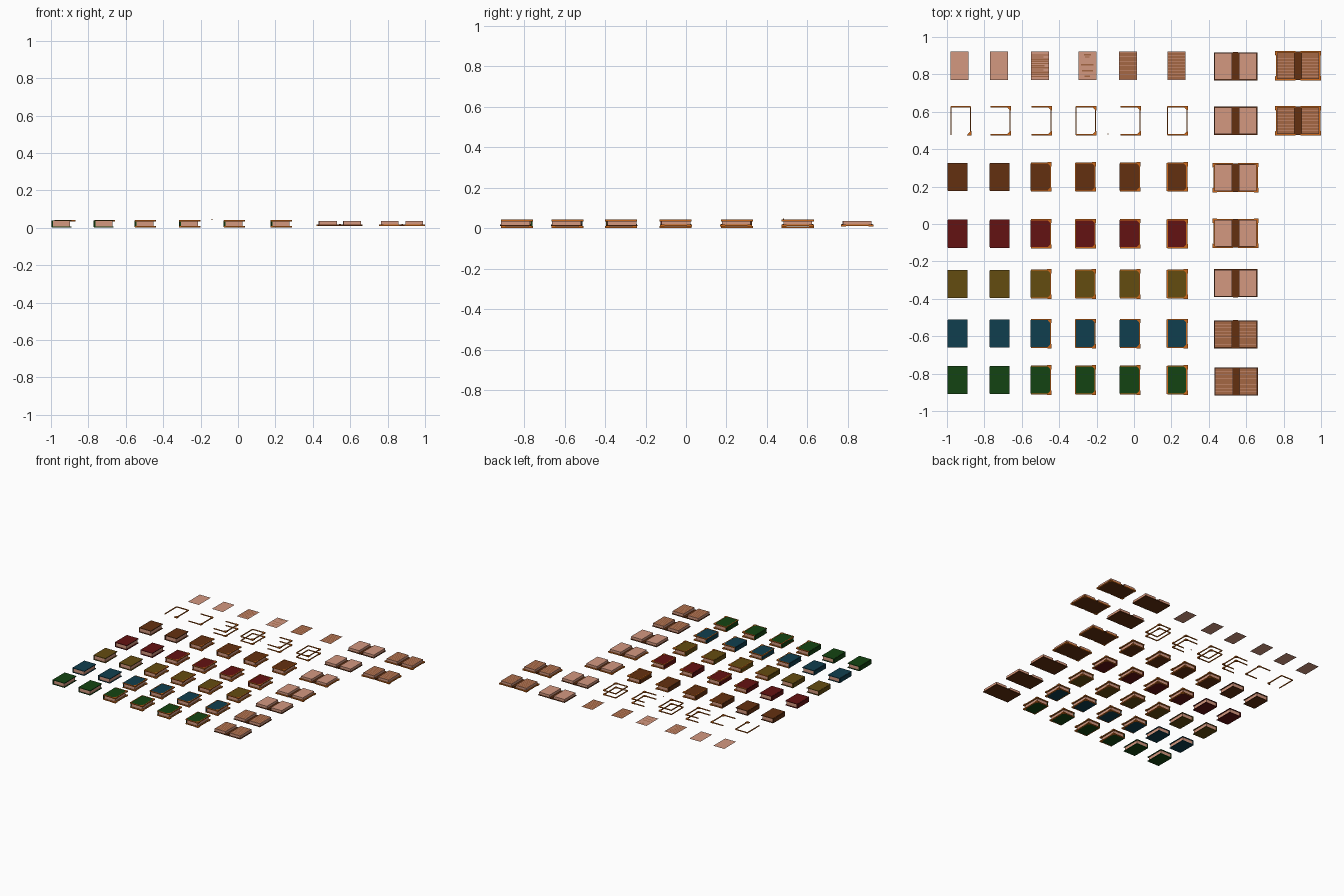
import bpy, bmesh

if "Cube" in bpy.data.objects:
    bpy.data.objects.remove(bpy.data.objects["Cube"])


def material(name, rgb):
    lin = [((c / 255 + 0.055) / 1.055) ** 2.4 for c in rgb]
    m = bpy.data.materials.new(name)
    m.diffuse_color = (*lin, 1)
    m.use_nodes = True
    m.node_tree.nodes["Principled BSDF"].inputs["Base Color"].default_value = m.diffuse_color
    return m


PAPER = material("paper", (212, 152, 128))
INK = material("ink", (165, 103, 68))
GOLD = material("gilt", (205, 105, 25))
LEATHER = material("brown_leather", (100, 48, 16))
COVERS = [("brown", LEATHER),
          ("red", material("red_cloth", (100, 18, 18))),
          ("olive", material("olive_cloth", (100, 76, 16))),
          ("blue", material("blue_cloth", (16, 62, 78))),
          ("green", material("green_cloth", (20, 68, 18)))]


class Part:
    """Collects simple pieces, given relative to an origin, into one object."""

    def __init__(self, x, y):
        self.bm, self.mats, self.o = bmesh.new(), [], (x, y)

    def slot(self, mat):
        if mat not in self.mats:
            self.mats.append(mat)
        return self.mats.index(mat)

    def prism(self, pts, z0, z1, mat):
        i = self.slot(mat)
        lo, hi = [[self.bm.verts.new((self.o[0] + p[0], self.o[1] + p[1], z)) for p in pts]
                  for z in (z0, z1)]
        n = len(pts)
        faces = [self.bm.faces.new(lo[::-1]), self.bm.faces.new(hi)]
        faces += [self.bm.faces.new((lo[k], lo[(k + 1) % n], hi[(k + 1) % n], hi[k]))
                  for k in range(n)]
        for f in faces:
            f.material_index = i

    def box(self, x0, x1, y0, y1, z0, z1, mat):
        self.prism([(x0, y0), (x1, y0), (x1, y1), (x0, y1)], z0, z1, mat)

    def sheet(self, x0, x1, y0, y1, z, mat):
        f = self.bm.faces.new([self.bm.verts.new((self.o[0] + a, self.o[1] + b, z))
                               for a, b in ((x0, y0), (x1, y0), (x1, y1), (x0, y1))])
        f.material_index = self.slot(mat)

    def finish(self, name):
        me = bpy.data.meshes.new(name)
        bmesh.ops.recalc_face_normals(
            self.bm, faces=[f for f in self.bm.faces if any(len(e.link_faces) > 1 for e in f.edges)])
        self.bm.to_mesh(me)
        self.bm.free()
        for m in self.mats:
            me.materials.append(m)
        bpy.context.collection.objects.link(bpy.data.objects.new(name, me))


W, H = 0.052, 0.075          # half width and half height of a cover
T = 0.006                    # trim bar width


def trim(p, sides, z0, z1, corners="", w=W, h=H, cx=0.0):
    """Gilt bars along the chosen cover edges, plus chunky corner caps."""
    bars = {"l": (-w - T / 2, -w + T / 2, -h, h), "r": (w - T / 2, w + T / 2, -h, h),
            "b": (-w, w, -h - T / 2, -h + T / 2), "t": (-w, w, h - T / 2, h + T / 2)}
    for s in sides:
        a, b, c, d = bars[s]
        p.box(cx + a, cx + b, c, d, z0, z1, GOLD)
    signs = {"1": (1, 1), "2": (-1, 1), "3": (-1, -1), "4": (1, -1)}
    for c in corners:
        sx, sy = signs[c]
        X, Y = sx * (w + T), sy * (h + T * 0.7)
        pts = [(cx + X, Y), (cx + X - sx * 0.024, Y), (cx + X - sx * 0.02, Y - sy * 0.009),
               (cx + X - sx * 0.009, Y - sy * 0.02), (cx + X, Y - sy * 0.024)]
        p.prism(pts, z0 - 0.001, z1 + 0.001, GOLD)


COLS = [-0.943, -0.717, -0.498, -0.26, -0.022, 0.23]
TRIMS = [None, None, ("trb", "14"), ("trbl", "14"), ("trb", "14"), ("trbl", "14")]
LOW, HIGH = (0.001, 0.008), (0.034, 0.041)

# closed books: two boards, a spine and an inset page block
for (cname, mat), y in zip(COVERS, (0.252, -0.052, -0.321, -0.586, -0.834)):
    for i, (x, tr) in enumerate(zip(COLS, TRIMS)):
        p = Part(x, y)
        p.box(-W, W, -H, H, 0.002, 0.007, mat)
        p.box(-W, W, -H, H, 0.035, 0.040, mat)
        p.prism([(-W, -H), (-W + 0.006, -H), (-W + 0.006, H), (-W, H),
                 (-W - 0.003, H - 0.004), (-W - 0.003, -H + 0.004)], 0.004, 0.038, mat)
        p.box(-W + 0.006, W - 0.007, -H + 0.006, H - 0.006, 0.007, 0.035, PAPER)
        if tr:
            for z in (LOW, HIGH):
                trim(p, tr[0], *z, tr[1])
        p.finish(f"{cname}_book_{i + 1}")

# loose trim frames
FRAMES = [("ltr", "4", 1), ("trb", "14", 1), ("trb", "14", 2),
          ("ltrb", "14", 2), ("trb", "14", 2), ("ltrb", "14", 2)]
for i, (x, (sides, corners, levels)) in enumerate(zip(COLS, FRAMES)):
    p = Part(x + (0.016 if i == 0 else 0.002), 0.552)
    for z in (HIGH, LOW)[:levels]:
        trim(p, sides, *z, corners)
    p.finish(f"trim_frame_{i + 1}")

# tiny loose stud
p = Part(-0.139, 0.482)
p.box(-0.003, 0.003, -0.003, 0.003, 0.042, 0.047, GOLD)
p.finish("stud")


def lines(p, cx, half, rows, z):
    """Rows are (y centre, height, left fraction, right fraction)."""
    for yc, h, a, b in rows:
        p.sheet(cx + half * a, cx + half * b, yc - h / 2, yc + h / 2, z, INK)


def bands(n, h):
    step = 0.146 / n
    return [(0.073 - step * (k + 0.5), h * step, -0.96, 0.96) for k in range(n)]


# loose pages
PARAGRAPHS = [(0.058 - 0.0115 * k, 0.007, -0.95, (0.95, 0.4, 0.95, 0.9, 0.95, 0.5)[k % 6])
              for k in range(11)]
CENTRED = [(0.060, 0.008, -0.4, 0.4), (0.046, 0.005, -0.25, 0.25), (0.006, 0.007, -0.7, 0.7),
           (-0.026, 0.007, -0.6, 0.6), (-0.056, 0.006, -0.3, 0.3)]
LAYOUTS = [[], [], PARAGRAPHS, CENTRED, bands(6, 0.86), bands(9, 0.82)]
for i, (x, rows) in enumerate(zip((-0.933, -0.722, -0.503, -0.249, -0.032, 0.227), LAYOUTS)):
    p = Part(x, 0.846)
    p.sheet(-0.048, 0.048, -0.075, 0.075, 0.022, PAPER)
    lines(p, 0, 0.048, rows, 0.0228)
    p.finish(f"page_{i + 1}")

# open books: (x, y, line rows per page, gilt)
OPEN = [(0.543, 0.843, 0, False), (0.543, 0.552, 0, False), (0.543, 0.248, 0, True),
        (0.543, -0.05, 0, True), (0.543, -0.316, 0, False), (0.543, -0.59, 8, False),
        (0.546, -0.842, 8, False), (0.877, 0.846, 9, True), (0.877, 0.552, 8, True)]
for i, (x, y, n, gilt) in enumerate(OPEN):
    p = Part(x, y)
    p.box(-0.014, 0.014, -H - 0.001, H + 0.001, 0.010, 0.016, LEATHER)
    p.box(-0.004, 0.004, -H, H, 0.016, 0.019, LEATHER)
    for s in (-1, 1):
        c = s * 0.065
        p.box(c - 0.051, c + 0.051, -H, H, 0.010, 0.016, LEATHER)
        p.box(c - 0.047, c + 0.047, -H + 0.004, H - 0.004, 0.016, 0.035, PAPER)
        if n:
            lines(p, c, 0.047, [(yc * 0.97, h, a, b) for yc, h, a, b in bands(n, 0.84)], 0.0357)
        if gilt:
            side, corner = ("r", "14") if s > 0 else ("l", "23")
            trim(p, "tb" + side, 0.009, 0.0175, corner, 0.051, H, c)
    p.finish(f"open_book_{i + 1}")
